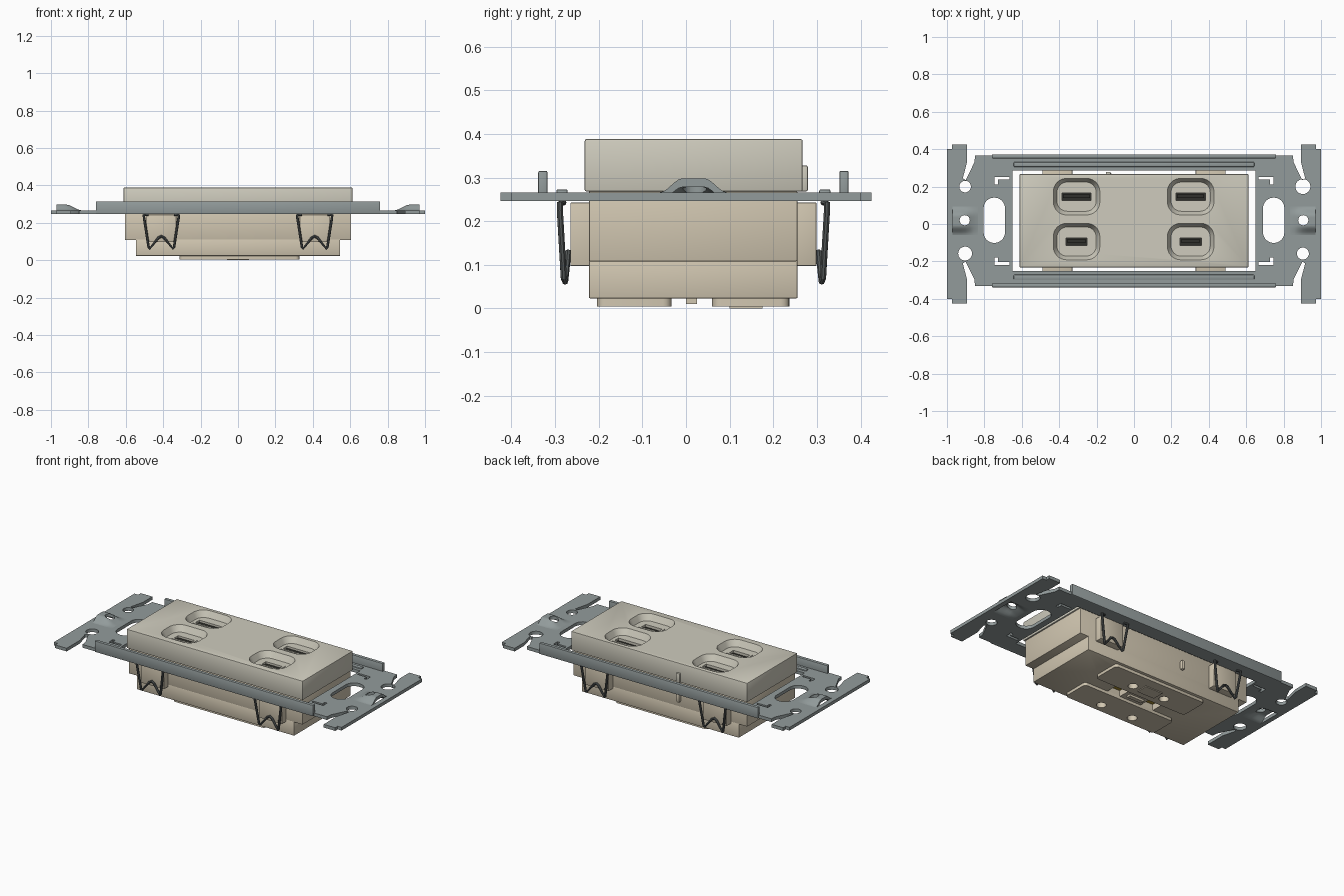
import bpy, bmesh, math
from mathutils import Vector

if "Cube" in bpy.data.objects:
    bpy.data.objects.remove(bpy.data.objects["Cube"])

CY = 0.017  # body centre line in y


def mat(name, col):
    m = bpy.data.materials.new(name)
    m.diffuse_color = (*col, 1)
    m.use_nodes = True
    m.node_tree.nodes["Principled BSDF"].inputs["Base Color"].default_value = m.diffuse_color
    return m


FACE = mat("face_beige", (0.62, 0.60, 0.51))
TAN = mat("housing_tan", (0.64, 0.57, 0.44))
STEEL = mat("strap_steel", (0.29, 0.33, 0.33))
DARK = mat("dark", (0.03, 0.03, 0.025))
WIRE = mat("clip_wire", (0.09, 0.10, 0.10))
GOLD = mat("release_gold", (0.40, 0.27, 0.03))


def link(name, data, m=None):
    ob = bpy.data.objects.new(name, data)
    bpy.context.collection.objects.link(ob)
    if m:
        data.materials.append(m)
    return ob


def from_bm(name, bm, m=None):
    bmesh.ops.recalc_face_normals(bm, faces=bm.faces[:])
    me = bpy.data.meshes.new(name)
    bm.to_mesh(me)
    bm.free()
    return link(name, me, m)


def baked(ob):
    """Mesh copy of an object with curve and modifiers evaluated."""
    deps = bpy.context.evaluated_depsgraph_get()
    return bpy.data.meshes.new_from_object(ob.evaluated_get(deps))


def box(name, x0, x1, y0, y1, z0, z1, m=None, bevel=0):
    bm = bmesh.new()
    bmesh.ops.create_cube(bm, size=1)
    for v in bm.verts:
        v.co = Vector(((x0 + x1) / 2 + v.co.x * (x1 - x0),
                       (y0 + y1) / 2 + v.co.y * (y1 - y0),
                       (z0 + z1) / 2 + v.co.z * (z1 - z0)))
    if bevel:
        bmesh.ops.bevel(bm, geom=bm.edges[:], offset=bevel, segments=2,
                        profile=0.5, affect='EDGES')
    return from_bm(name, bm, m)


def circle(cx, cy, r, n=32):
    return [(cx + r * math.cos(2 * math.pi * i / n), cy + r * math.sin(2 * math.pi * i / n))
            for i in range(n)]


def round_rect(cx, cy, hx, hy, r, n=8):
    pts = []
    for k, (sx, sy) in enumerate([(1, 1), (-1, 1), (-1, -1), (1, -1)]):
        for i in range(n + 1):
            a = math.pi / 2 * (k + i / n)
            pts.append((cx + sx * (hx - r) + r * math.cos(a), cy + sy * (hy - r) + r * math.sin(a)))
    return pts


def prism(name, loops, z0, z1, m=None):
    """Flat outline (first loop) with holes (others), extruded from z0 to z1."""
    cu = bpy.data.curves.new(name, 'CURVE')
    cu.dimensions, cu.fill_mode, cu.extrude = '2D', 'BOTH', (z1 - z0) / 2
    for lp in loops:
        sp = cu.splines.new('POLY')
        sp.points.add(len(lp) - 1)
        for p, c in zip(sp.points, lp):
            p.co = (c[0], c[1], 0, 1)
        sp.use_cyclic_u = True
    tmp = link("tmp", cu)
    me = baked(tmp)
    bpy.data.objects.remove(tmp)
    bm = bmesh.new()
    bm.from_mesh(me)
    bmesh.ops.remove_doubles(bm, verts=bm.verts[:], dist=1e-5)
    bmesh.ops.translate(bm, verts=bm.verts[:], vec=(0, 0, (z0 + z1) / 2))
    return from_bm(name, bm, m)


def loft(name, lower, upper, z0, z1):
    bm = bmesh.new()
    a = [bm.verts.new((*p, z0)) for p in lower]
    b = [bm.verts.new((*p, z1)) for p in upper]
    bm.faces.new(a)
    bm.faces.new(b)
    for i in range(len(a)):
        j = (i + 1) % len(a)
        bm.faces.new((a[i], a[j], b[j], b[i]))
    return from_bm(name, bm)


def cut(ob, cutters):
    for c in cutters:
        md = ob.modifiers.new("cut", 'BOOLEAN')
        md.operation, md.solver, md.object = 'DIFFERENCE', 'EXACT', c
    me = baked(ob)
    ob.modifiers.clear()
    ob.data = me
    for c in cutters:
        bpy.data.objects.remove(c)


# mounting strap: one flat sheet with ears, notches and holes
q = [(.85, .365), (.853, .33), (.90, .235), (.915, .245), (.893, .33),
     (.893, .425), (.973, .425), (.973, .40), (1, .40)]
low = [(x, -y if y >= .4 else 2 * CY - y) for x, y in reversed(q)]
right = q + low
outline = right + [(-x, y) for x, y in reversed(right)]
holes = [[(-.65, -.25), (.65, -.25), (.65, .285), (-.65, .285)]]
for s in (-1, 1):
    big, small = (.04, .032) if s > 0 else (.031, .037)
    holes += [circle(s * .903, .2, big), circle(s * .903, -.158, small),
              round_rect(s * .747, .02, .057, .121, .056),
              [(s * .835, -.06), (s * .97, -.06), (s * .97, .094), (s * .835, .094)]]
    for t in (-1, 1):
        L = [(.665, .235), (.745, .235), (.745, .195), (.728, .195), (.728, .22), (.665, .22)]
        holes.append([(s * x, CY + t * y) for x, y in L])
prism("mounting_strap", [outline] + holes, .246, .266, STEEL)

# side rails and inner ribs of the strap
for t, n in ((-1, "front"), (1, "back")):
    y = CY + t * .345
    box(n + "_rail", -.76, .76, y - .0105, y + .0105, .246, .315, STEEL, .003)
    y = CY + t * .301
    box(n + "_rib", -.643, .643, y - .013, y + .013, .25, .273, STEEL, .004)

# raised screw bridges at both ends
for s, n in ((-1, "left"), (1, "right")):
    bm = bmesh.new()
    nx, ny, rows = 6, 18, []
    for lvl in (.246, .266):
        g = []
        for i in range(nx + 1):
            u = i / nx
            f = min(1, u * 1.6)
            f = f * f * (3 - 2 * f)
            row = []
            for j in range(ny + 1):
                y = -.06 + .154 * j / ny
                h = max(0, min(1, (.077 - abs(y - CY)) / .052))
                h = h * h * (3 - 2 * h) * .032
                row.append(bm.verts.new((s * (.835 + .135 * u), y, lvl + h * f)))
            g.append(row)
        rows.append(g)
    for g in rows:
        for i in range(nx):
            for j in range(ny):
                bm.faces.new((g[i][j], g[i + 1][j], g[i + 1][j + 1], g[i][j + 1]))
    a, b = rows
    rim = [(i, 0) for i in range(nx)] + [(nx, j) for j in range(ny)] + \
          [(i, ny) for i in range(nx, 0, -1)] + [(0, j) for j in range(ny, 0, -1)]
    for k, (i, j) in enumerate(rim):
        i2, j2 = rim[(k + 1) % len(rim)]
        bm.faces.new((a[i][j], a[i2][j2], b[i2][j2], b[i][j]))
    br = from_bm(n + "_screw_bridge", bm, STEEL)
    cut(br, [prism("hole", [circle(s * .905, .02, .027)], .2, .4)])

# face block with four dished ports
face = box("face_block", -.612, .612, -.232, .267, .268, .388, FACE, .004)
cutters = []
for cx in (-.307, .303):
    for cy, hw in ((.146, .088), (-.094, .067)):
        cutters.append(loft("dish", round_rect(cx, cy, .105, .078, .055),
                            round_rect(cx, cy, .1265, .0995, .072), .35, .392))
        cutters.append(box("slot", cx - hw, cx + hw, cy - .03, cy + .03, .30, .36))
        rect = lambda a, b: [(cx - a, cy - b), (cx + a, cy - b), (cx + a, cy + b), (cx - a, cy + b)]
        prism("port_rim", [rect(hw + .002, .032), rect(hw - .01, .02)], .302, .353, FACE)
        box("port_cavity", cx - hw + .002, cx + hw - .002, cy - .028, cy + .028, .30, .318, DARK)
        box("port_tongue", cx - hw + .016, cx + hw - .016, cy - .006, cy + .012, .31, .345, DARK)
cut(face, cutters)
box("face_pin", -.15, -.125, .26, .279, .268, .328, FACE, .004)

# rear housing, stepped at the ends
box("upper_housing", -.604, .604, -.222, .255, .108, .27, TAN, .003)
lower = box("lower_housing", -.546, .546, -.2225, .2555, .023, .112, TAN, .003)
dots = [(s * .112, y) for s in (-1, 1) for y in (.125, -.15)]
cutters = [prism("dot", [circle(x, y, .028, 24)], 0, .06) for x, y in dots]
for s in (-1, 1):
    cutters.append(box("pocket", s * .12 - .045, s * .12 + .045, -.035, .05, 0, .07))
    box("release_plate", s * .12 - .044, s * .12 + .044, -.034, .049, .06, .072, GOLD)
cut(lower, cutters)

# raised pads under the housing
for n, y0, y1 in (("front", -.204, -.033), ("back", .06, .237)):
    loops = [round_rect(.008, (y0 + y1) / 2, .32, (y1 - y0) / 2, .02, 4)]
    loops += [circle(x, y, .028, 24) for x, y in dots if y0 < y < y1]
    prism(n + "_base_pad", loops, .005, .025, TAN)
box("centre_base_pad", -.06, .06, .10, .175, 0, .01, TAN)
box("centre_base_bar", -.05, .05, 0, .025, .01, .026, TAN)
box("side_peg", -.145, -.12, .25, .275, .14, .20, TAN, .01)

# clip bosses and bent wire clips on both long sides
for t, n in ((-1, "front"), (1, "back")):
    for s, e in ((-1, "left"), (1, "right")):
        c = s * .41
        ys = sorted((CY + t * .20, CY + t * .282))
        box(f"{n}_{e}_clip_boss", c - .08, c + .08, *ys, .097, .243, TAN, .003)
        half = [(.07, .298, .243), (.094, .306, .24), (.092, .306, .225),
                (.068, .297, .07), (.062, .294, .062), (.015, .288, .12)]
        path = [(-x, y, z) for x, y, z in half] + [(0, .287, .128)] + half[::-1]
        cu = bpy.data.curves.new("clip", 'CURVE')
        cu.dimensions, cu.bevel_depth, cu.bevel_resolution, cu.use_fill_caps = '3D', .0075, 2, True
        sp = cu.splines.new('POLY')
        sp.points.add(len(path) - 1)
        for p, (x, y, z) in zip(sp.points, path):
            p.co = (c + x, CY + t * y, z, 1)
        tmp = link("tmp", cu)
        me = baked(tmp)
        bpy.data.objects.remove(tmp)
        link(f"{n}_{e}_wire_clip", me, WIRE)

# smooth the rounded parts, keep edges sharp
bpy.ops.object.select_all(action='SELECT')
bpy.context.view_layer.objects.active = face
bpy.ops.object.shade_smooth_by_angle(angle=math.radians(30))
